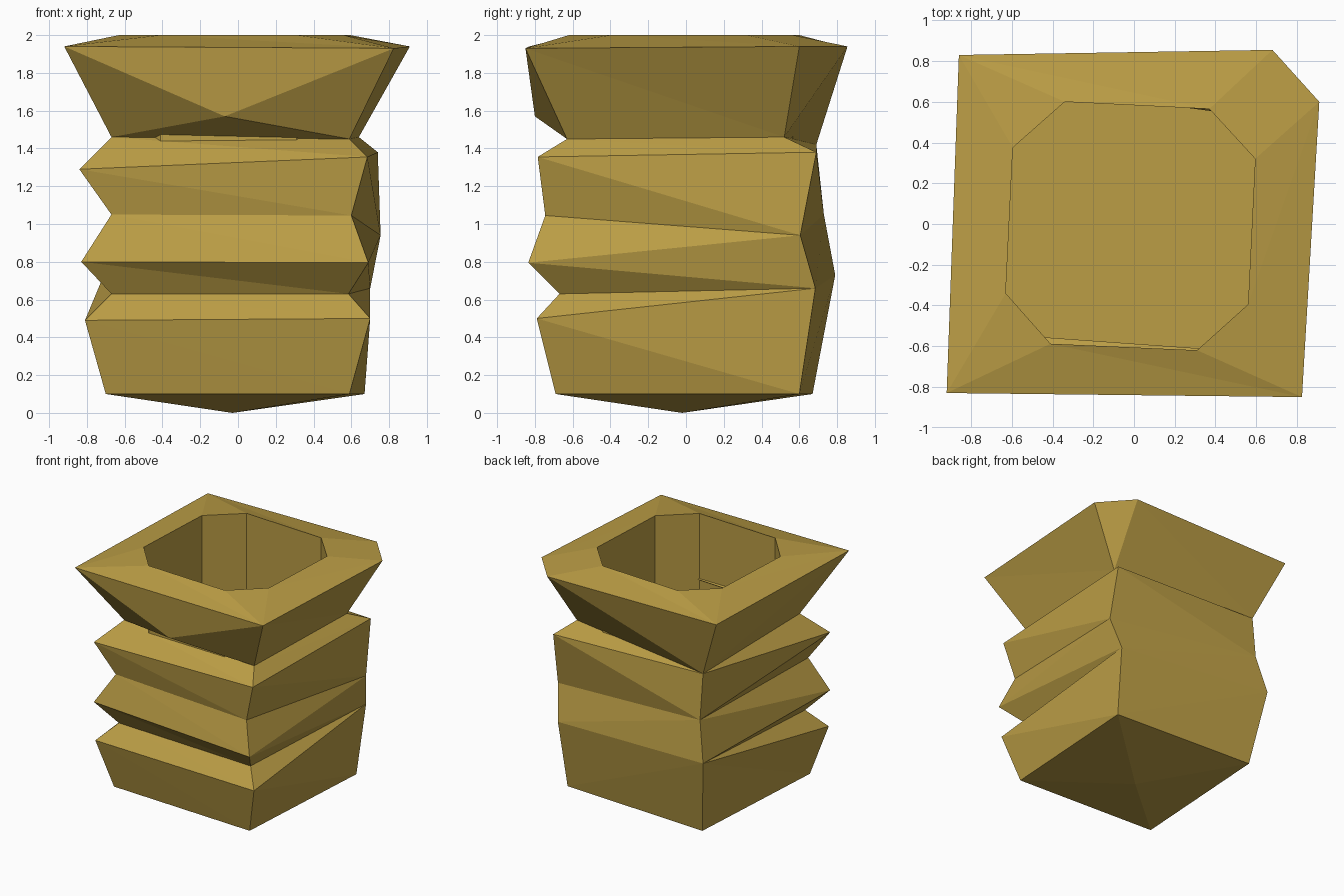
import bpy, bmesh

if "Cube" in bpy.data.objects:
    bpy.data.objects.remove(bpy.data.objects["Cube"])

FLOOR = 0.25   # inner floor height

# Profile of each corner, bottom to top (outward ridges and inward grooves)
front_left = [(-.70, -.63, .10), (-.81, -.72, .49), (-.67, -.61, .63), (-.83, -.71, .80),
              (-.67, -.65, 1.05), (-.84, -.695, 1.29), (-.67, -.54, 1.46), (-.92, -.83, 1.94)]
front_right = [(.59, -.69, .10), (.70, -.79, .50), (.585, -.67, .63), (.69, -.835, .795),
               (.60, -.745, 1.045), (.685, -.785, 1.355), (.59, -.63, 1.45), (.825, -.85, 1.93)]
back_right = [(.67, .60, .10), (.70, .685, .66), (.755, .605, .94),
              (.74, .69, 1.38), (.64, .52, 1.46), (.91, .60, 1.94)]
back_left = [(-.62, .67, .10), (-.71, .79, .73), (-.64, .73, 1.05),
             (-.64, .69, 1.42), (-.86, .83, 1.94)]
chamfer = (.68, .855, 1.94)

# Hole outline
octagon = [(-.63, -.34), (-.41, -.588), (.31, -.62), (.56, -.395),
           (.595, .32), (.37, .565), (-.34, .60), (-.595, .375)]

bm = bmesh.new()


def verts(points):
    return [bm.verts.new(p) for p in points]


def face(*vs):
    # drop repeated corners so pinched bands become triangles
    unique = list(dict.fromkeys(vs))
    if len(unique) > 2:
        bm.faces.new(unique)


FL, FR = verts(front_left), verts(front_right)
br, bl = verts(back_right), verts(back_left)
# the back corners have fewer ridges, so several bands share a vertex
BR = [br[i] for i in (0, 1, 1, 1, 2, 3, 4, 5)]
BL = [bl[i] for i in (0, 1, 1, 1, 2, 3, 3, 4)]
cham = bm.verts.new(chamfer)
sides = [(FL, FR), (FR, BR), (BR, BL), (BL, FL)]

# Folded side bands
flipped = {(1, 3), (2, 3), (2, 0), (3, 4)}
for s, (a, b) in enumerate(sides):
    for i in range(6):
        if (s, i) in flipped:
            face(a[i], b[i], b[i + 1])
            face(a[i], b[i + 1], a[i + 1])
        else:
            face(a[i], b[i], a[i + 1])
            face(b[i], b[i + 1], a[i + 1])

# Flared collar, with a dented front and a cut back corner
mid = bm.verts.new((-.07, -.80, 1.57))
loop = [FL[6], FR[6], FR[7], FL[7]]
for i in range(4):
    face(loop[i], loop[(i + 1) % 4], mid)
face(FR[6], BR[6], FR[7])
face(BR[6], BR[7], FR[7])
face(BR[6], cham, BR[7])
face(BR[6], BL[6], cham)
face(BL[6], BL[7], cham)
face(BL[6], FL[6], FL[7])
face(BL[6], FL[7], BL[7])

# Pointed underside
tip = bm.verts.new((-.03, -.02, 0))
for a, b in sides:
    face(b[0], a[0], tip)

# Sloping rim between the collar and the hole
hole = verts([(x, y, 2) for x, y in octagon])
outer = [FL[7], FR[7], BR[7], cham, BL[7]]
spans = [(0, 1), (2, 3), (4, 4), (5, 5), (6, 7)]
for k, (first, last) in enumerate(spans):
    nxt = (k + 1) % 5
    start = spans[nxt][0]
    if first != last:
        face(outer[k], hole[last], hole[first])
    face(outer[k], outer[nxt], hole[last])
    face(outer[nxt], hole[start], hole[last])

# Straight-sided hole and its floor
base = verts([(x, y, FLOOR) for x, y in octagon])
for i in range(8):
    j = (i + 1) % 8
    face(hole[i], hole[j], base[j], base[i])
face(*base)

bmesh.ops.recalc_face_normals(bm, faces=bm.faces)
mesh = bpy.data.meshes.new("folded_pot")
bm.to_mesh(mesh)
bm.free()
pot = bpy.data.objects.new("folded_pot", mesh)
bpy.context.collection.objects.link(pot)

mat = bpy.data.materials.new("ochre")
mat.diffuse_color = (.50, .34, .06, 1)
mat.use_nodes = True
mat.node_tree.nodes["Principled BSDF"].inputs["Base Color"].default_value = mat.diffuse_color
mesh.materials.append(mat)
